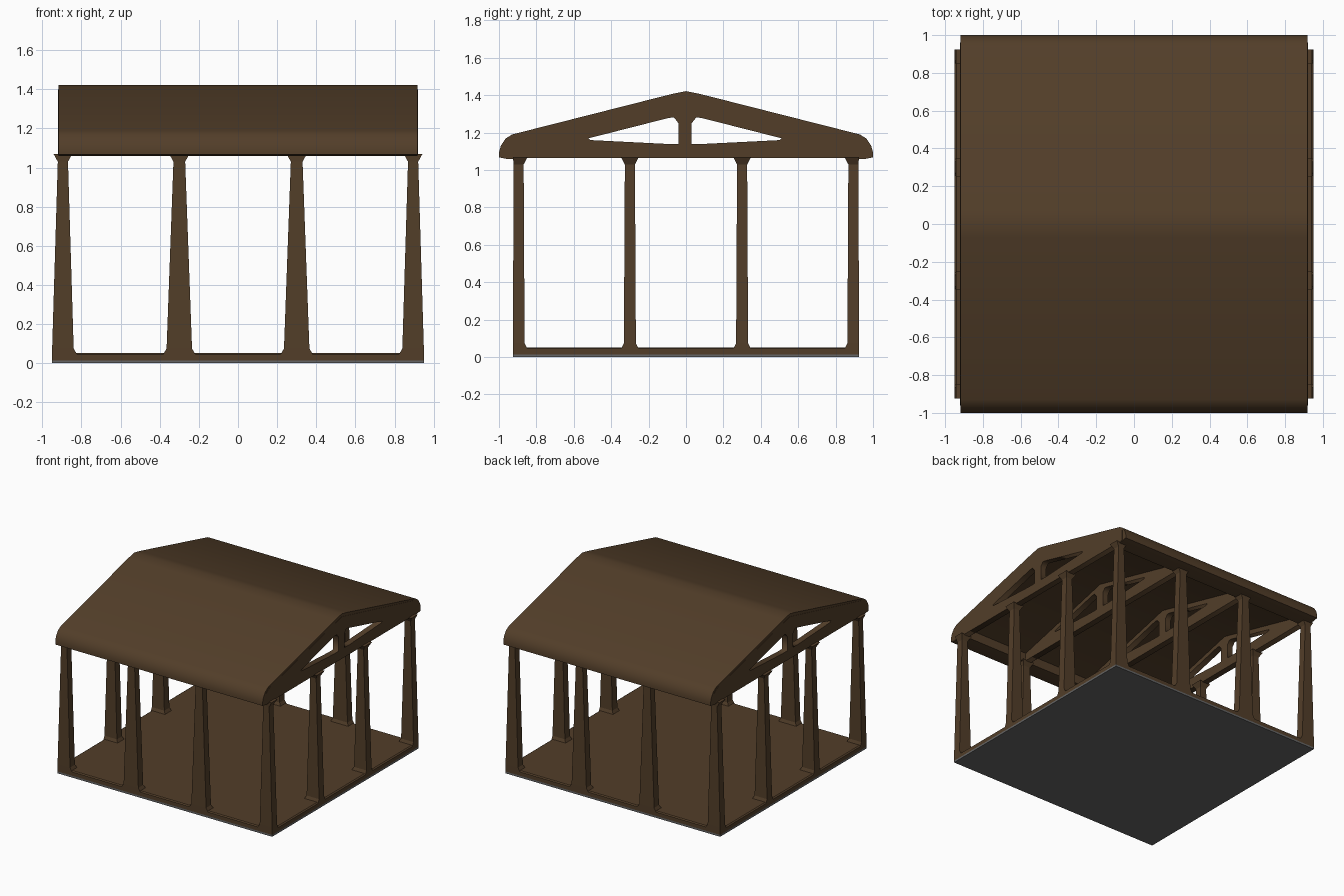
import bpy, bmesh
from mathutils import Matrix

if "Cube" in bpy.data.objects:
    bpy.data.objects.remove(bpy.data.objects["Cube"])


def material(name, rgb):
    m = bpy.data.materials.new(name)
    m.diffuse_color = (*rgb, 1)
    m.use_nodes = True
    m.node_tree.nodes["Principled BSDF"].inputs["Base Color"].default_value = m.diffuse_color
    return m


WOOD = material("dark_wood", (0.085, 0.048, 0.022))
BASE = material("grey_base", (0.13, 0.13, 0.13))
# local (x, y, z) -> world (y, z, x)
YZ_PLANE = Matrix(((0, 0, 1, 0), (1, 0, 0, 0), (0, 1, 0, 0), (0, 0, 0, 1)))


def add_object(name, mesh, mat):
    mesh.materials.clear()
    mesh.materials.append(mat)
    ob = bpy.data.objects.new(name, mesh)
    bpy.context.collection.objects.link(ob)
    return ob


def slab_from_profile(name, loops, x, half):
    """Fill y-z outlines (inner loops become holes) and extrude along x."""
    cu = bpy.data.curves.new(name, 'CURVE')
    cu.dimensions = '2D'
    cu.fill_mode = 'BOTH'
    cu.extrude = half
    for pts in loops:
        s = cu.splines.new('POLY')
        s.points.add(len(pts) - 1)
        for p, (y, z) in zip(s.points, pts):
            p.co = (y, z, 0, 1)
        s.use_cyclic_u = True
    tmp = bpy.data.objects.new(name + "_curve", cu)
    bpy.context.collection.objects.link(tmp)
    dg = bpy.context.evaluated_depsgraph_get()
    mesh = bpy.data.meshes.new_from_object(tmp.evaluated_get(dg))
    bpy.data.objects.remove(tmp)
    mesh.transform(Matrix.Translation((x, 0, 0)) @ YZ_PLANE)
    bm = bmesh.new()
    bm.from_mesh(mesh)
    bmesh.ops.remove_doubles(bm, verts=bm.verts, dist=1e-5)
    bmesh.ops.recalc_face_normals(bm, faces=bm.faces)
    bm.to_mesh(mesh)
    bm.free()
    return add_object(name, mesh, WOOD)


def mirrored(half):
    """Complete a half profile running from the ridge line outward and back."""
    return half + [(-y, z) for y, z in reversed(half) if y > 0]


def loft(name, cx, cy, sections, mat):
    """Stack rectangular sections (z, half x, half y), kept inside the base."""
    bm = bmesh.new()
    rings = []
    for z, hx, hy in sections:
        ring = []
        for sx, sy in ((-1, -1), (1, -1), (1, 1), (-1, 1)):
            x = max(-0.95, min(0.95, cx + sx * hx))
            y = max(-0.925, min(0.925, cy + sy * hy))
            ring.append(bm.verts.new((x, y, z)))
        rings.append(ring)
    for a, b in zip(rings, rings[1:]):
        for i in range(4):
            j = (i + 1) % 4
            bm.faces.new((a[i], a[j], b[j], b[i]))
    bm.faces.new(rings[0][::-1])
    bm.faces.new(rings[-1])
    mesh = bpy.data.meshes.new(name)
    bm.to_mesh(mesh)
    bm.free()
    return add_object(name, mesh, mat)


# Floor: grey foundation with a timber deck
loft("foundation", 0, 0, [(0, 0.95, 0.925), (0.015, 0.95, 0.925)], BASE)
loft("floor_deck", 0, 0, [(0.015, 0.95, 0.925), (0.045, 0.95, 0.925),
                          (0.052, 0.94, 0.915)], WOOD)

# Twelve perimeter columns, tapering along x, flared at foot and head
SPOTS = (-0.895, -0.3, 0.3, 0.895)
for i, x in enumerate(SPOTS):
    for j, y in enumerate(SPOTS):
        if i in (1, 2) and j in (1, 2):
            continue
        foot, head = (0.065, 0.03) if i in (1, 2) else (0.055, 0.026)
        loft(f"column_{i}_{j}", x, y,
             [(0.04, foot + 0.02, 0.048), (0.075, foot, 0.032),
              (1.03, head, 0.027), (1.07, head + 0.022, 0.048)], WOOD)

# Roof shell with rounded eaves
roof = slab_from_profile("roof", [mirrored([
    (0, 1.422), (0.07, 1.408), (0.93, 1.19), (0.965, 1.168), (0.99, 1.13),
    (1.0, 1.095), (1.0, 1.068), (0.96, 1.06), (0.86, 1.06), (0.85, 1.125),
    (0, 1.335)])], 0, 0.918)
bpy.context.view_layer.objects.active = roof
roof.select_set(True)
bpy.ops.object.shade_smooth_by_angle(angle=0.6)

# Four trusses, each with two triangular openings beside a king post
outline = mirrored([(0, 1.4), (0.92, 1.18), (0.96, 1.15), (0.96, 1.064), (0, 1.064)])
opening = [(0.03, 1.14), (0.03, 1.25), (0.055, 1.282), (0.085, 1.278),
           (0.51, 1.17), (0.5, 1.16), (0.1, 1.14)]
for i, x in enumerate(SPOTS):
    slab_from_profile(f"truss_{i}",
                      [outline, opening, [(-y - 0.01, z) for y, z in opening]],
                      x, 0.025)
